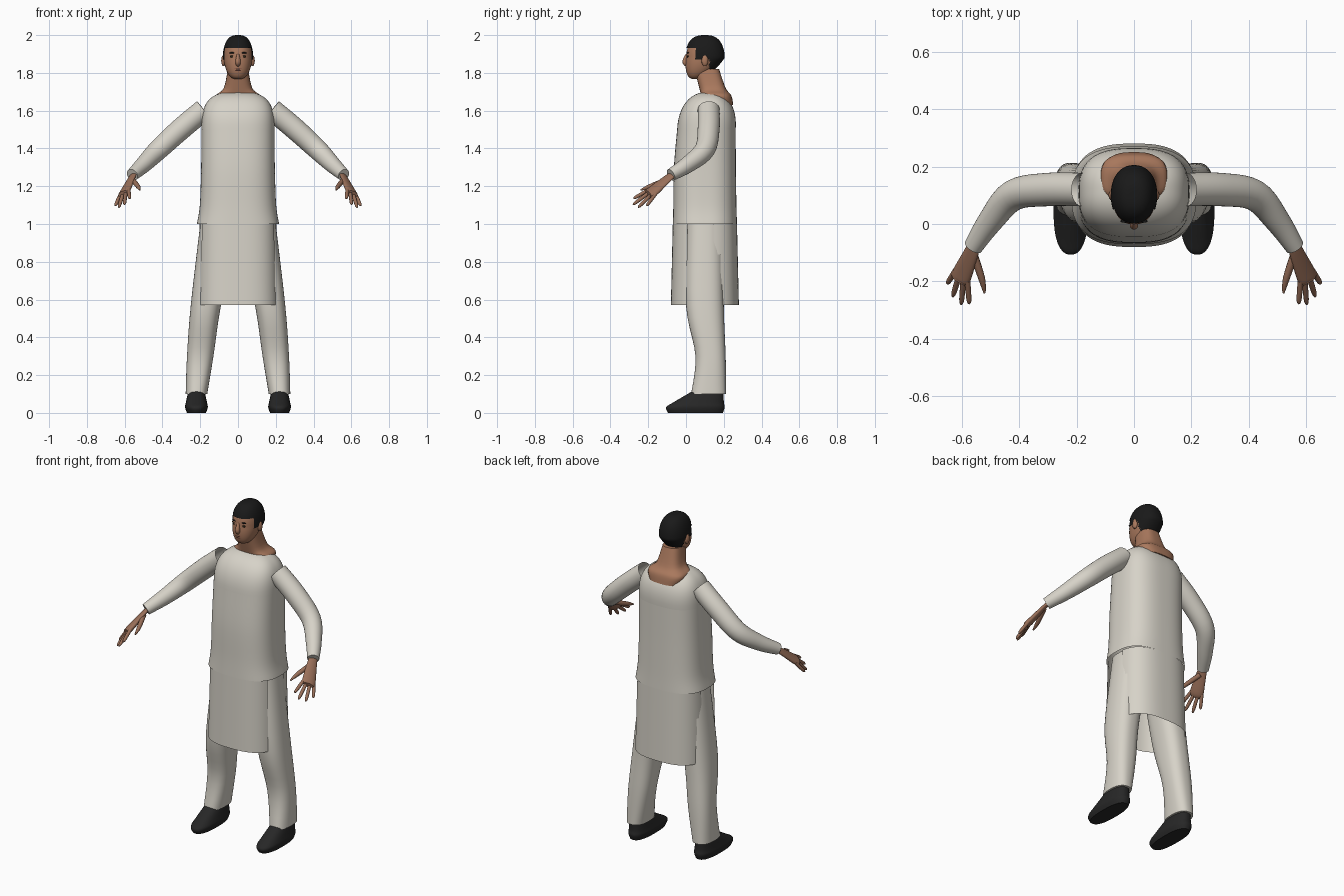
import bpy, bmesh
from math import cos, sin, pi
from mathutils import Vector

cube = bpy.data.objects.get("Cube")
if cube:
    bpy.data.objects.remove(cube)
made = []


def material(name, red, green, blue):
    mat = bpy.data.materials.new(name)
    mat.use_nodes = True
    colour = (red, green, blue, 1)
    mat.diffuse_color = colour
    shader = mat.node_tree.nodes["Principled BSDF"]
    shader.inputs["Base Color"].default_value = colour
    return mat


cloth = material("off white cloth", 0.68, 0.65, 0.58)
skin = material("warm skin", 0.4, 0.19, 0.11)
hand_skin = material("hand skin", 0.32, 0.16, 0.1)
black_hair = material("black hair", 0.01, 0.01, 0.01)
leather = material("black leather", 0.02, 0.02, 0.02)
eye_brown = material("dark eye brown", 0.03, 0.02, 0.01)
lip_brown = material("lip brown", 0.22, 0.08, 0.06)


def surface(name, rings, mat, side=1, open_start=False, open_end=False, drop=None):
    """Join rings of points, mirrored by side; drop(centre) removes faces."""
    bm = bmesh.new()
    loops = [[bm.verts.new((side * p[0], p[1], p[2])) for p in ring] for ring in rings]
    for low, high in zip(loops, loops[1:]):
        for i in range(len(low)):
            bm.faces.new((low[i - 1], low[i], high[i], high[i - 1]))
    if not open_start:
        bm.faces.new(loops[0])
    if not open_end:
        bm.faces.new(loops[-1])
    bmesh.ops.recalc_face_normals(bm, faces=bm.faces)
    if drop:
        unwanted = [face for face in bm.faces if drop(face.calc_center_median())]
        bmesh.ops.delete(bm, geom=unwanted, context='FACES')
    mesh = bpy.data.meshes.new(name)
    bm.to_mesh(mesh)
    bm.free()
    mesh.materials.append(mat)
    obj = bpy.data.objects.new(name, mesh)
    bpy.context.collection.objects.link(obj)
    made.append(obj)


def blend(keys, steps=5):
    """Smooth curve through a few key stops."""
    keys = [Vector(key) for key in keys]
    result = []
    for i in range(len(keys) - 1):
        a, b = keys[i], keys[i + 1]
        slope_a = (b - keys[max(i - 1, 0)]) / 2
        slope_b = (keys[min(i + 2, len(keys) - 1)] - a) / 2
        for k in range(steps):
            t = k / steps
            ease = t * t * (3 - 2 * t)
            result.append(a.lerp(b, ease) + slope_a * t * (1 - t) ** 2
                          - slope_b * t * t * (1 - t))
    return result + [keys[-1]]


def section(z, x, y, width, depth, power=2.0, count=40):
    """Level rounded outline with half width and half depth."""
    ring = []
    for i in range(count):
        c, s = cos(2 * pi * i / count), sin(2 * pi * i / count)
        size = (abs(c) ** power + abs(s) ** power) ** (-1 / power)
        ring.append((x + width * c * size, y + depth * s * size, z))
    return ring


def stack(name, keys, mat, power=2.5, count=40, **options):
    """Level sections blended from stops of z, x, y, half width, half depth."""
    rings = [section(*stop, power, count) for stop in blend(keys)]
    surface(name, rings, mat, **options)


def limb(name, keys, mat, across=Vector((0, 1, 0)), flat=1, count=20, **options):
    """Tube through stops of x, y, z, radius."""
    stops = blend(keys)
    points = [stop.to_3d() for stop in stops]
    rings = []
    for i, point in enumerate(points):
        ahead = points[min(i + 1, len(points) - 1)] - points[max(i - 1, 0)]
        u = (across - ahead * across.dot(ahead) / ahead.length_squared).normalized()
        v = ahead.normalized().cross(u) * flat
        turns = [2 * pi * k / count for k in range(count)]
        rings.append([point + (u * cos(t) + v * sin(t)) * stops[i][3] for t in turns])
    surface(name, rings, mat, **options)


def blob(name, x, y, z, width, depth, height, mat):
    """Ellipsoid with the given half sizes."""
    angles = [pi * k / 8 for k in range(1, 8)]
    rings = [section(z - height * cos(a), x, y, width * sin(a), depth * sin(a), count=12)
             for a in angles]
    surface(name, rings, mat)


def skull(name, grow, mat, drop=None):
    """Egg shape whose lower half narrows forward to the chin."""
    rings = []
    layers = 36
    for k in range(1, layers):
        a = pi * k / layers - pi / 2
        down = max(0, -sin(a))
        size = grow * cos(a) ** 0.7
        rings.append(section(1.88 + 0.113 * grow * sin(a), 0, 0.1 - 0.05 * down,
                             0.076 * size * (1 - 0.1 * down),
                             0.099 * size * (1 - 0.3 * down), 2.2, 64))
    surface(name, rings, mat, drop=drop)


# Long skirt of the tunic, slit at both sides
def in_slit(c):
    rear = 0.18 if c.z < 0.87 else 0.14
    return abs(c.x) > 0.1 and 0.01 < c.y < rear


stack("tunic_skirt", [(0.57, 0, 0.1, 0.215, 0.18), (1, 0, 0.1, 0.205, 0.17)], cloth,
      power=2.7, count=96, open_start=True, open_end=True, drop=in_slit)

# Tunic body with a flared hem and domed shoulders
stack("tunic_body", [(1, 0, 0.1, 0.218, 0.17), (1.1, 0, 0.1, 0.202, 0.167),
                     (1.3, 0, 0.1, 0.195, 0.164), (1.5, 0, 0.108, 0.193, 0.155)],
      cloth, power=2.7, count=96, open_start=True, open_end=True)


def dome(rise, power):
    return (1 - rise ** power) ** (1 / power)


rises = [sin(pi / 2 * k / 12) for k in range(12)]
surface("tunic_shoulders", [
    section(1.5 + 0.2 * t, 0, 0.108 + 0.012 * t, 0.193 * dome(t, 3),
            0.155 * dome(t, 2.3), 2.7, 96) for t in rises], cloth, open_start=True)

# Neck spreading into the bare collar
stack("neck", [(1.63, 0, 0.17, 0.1, 0.08), (1.68, 0, 0.16, 0.115, 0.08),
               (1.72, 0, 0.14, 0.075, 0.07), (1.82, 0, 0.11, 0.054, 0.065)], skin, power=3)


# Head with a shell of short hair
def below_hairline(c):
    if c.y < 0.05:
        return c.z < 1.935
    return c.z < (1.87 if c.y < 0.125 else 1.8)


skull("head", 1, skin)
skull("hair", 1.06, black_hair, below_hairline)

# Face
limb("nose", [(0, 0.005, 1.9, 0.006), (0, -0.005, 1.86, 0.014), (0, 0.006, 1.84, 0.01)],
     skin, across=Vector((1, 0, 0)))
blob("upper_lip", 0, 0.004, 1.822, 0.022, 0.006, 0.005, lip_brown)
blob("lower_lip", 0, 0.005, 1.813, 0.018, 0.006, 0.005, lip_brown)

for side, word in ((1, "left_"), (-1, "right_")):
    blob(word + "eye", side * 0.03, 0.01, 1.887, 0.013, 0.005, 0.006, eye_brown)
    blob(word + "eyebrow", side * 0.03, 0.01, 1.906, 0.018, 0.006, 0.004, black_hair)
    blob(word + "ear", side * 0.077, 0.1, 1.865, 0.012, 0.018, 0.03, skin)

    # Sleeve, open at the shoulder
    limb(word + "sleeve", [
        (0.18, 0.12, 1.605, 0.058), (0.3, 0.12, 1.505, 0.058), (0.42, 0.1, 1.395, 0.054),
        (0.5, 0.01, 1.315, 0.044), (0.56, -0.08, 1.26, 0.033)],
        cloth, side=side, open_start=True, count=32)

    # Hand with fanned fingers
    spread = Vector((0.68, 0.62, -0.34)).normalized()
    forward = Vector((0.14, -0.75, -0.65))
    limb(word + "palm", [(0.55, -0.06, 1.27, 0.023), (0.57, -0.11, 1.23, 0.03),
                         (0.6, -0.18, 1.17, 0.039), (0.61, -0.2, 1.16, 0.03)],
         hand_skin, across=spread, flat=0.45, side=side)
    for i, finger in enumerate(("index", "middle", "ring", "little")):
        place = i - 1.5
        base = Vector((0.6, -0.18, 1.17)) + spread * place * 0.02
        reach = (forward + spread * place * 0.2) * (0.12 - 0.016 * place ** 2)
        stops = [(*(base + reach * t), radius)
                 for t, radius in ((0, 0.01), (0.8, 0.009), (1, 0.003))]
        limb(word + finger + "_finger", stops, hand_skin, across=spread, side=side, count=12)
    limb(word + "thumb", [(0.56, -0.1, 1.235, 0.014), (0.53, -0.19, 1.2, 0.012),
                          (0.52, -0.24, 1.18, 0.004)],
         hand_skin, across=spread, side=side, count=12)

    # Trouser leg, narrow at the knee and flared over the shoe
    stack(word + "trouser_leg", [
        (0.1, 0.22, 0.12, 0.057, 0.093), (0.3, 0.2, 0.13, 0.07, 0.08),
        (0.57, 0.17, 0.1, 0.08, 0.1), (1, 0.1, 0.1, 0.1, 0.1)], cloth, side=side)

    # Shoe
    stack(word + "shoe", [
        (0, 0.22, 0.05, 0.05, 0.145), (0.03, 0.22, 0.05, 0.06, 0.155),
        (0.06, 0.22, 0.07, 0.055, 0.13), (0.13, 0.22, 0.13, 0.04, 0.07)], leather, side=side)

# Smooth shading with sharp edges kept
bpy.ops.object.select_all(action='DESELECT')
for obj in made:
    obj.select_set(True)
bpy.context.view_layer.objects.active = made[0]
bpy.ops.object.shade_smooth_by_angle(angle=0.8)
